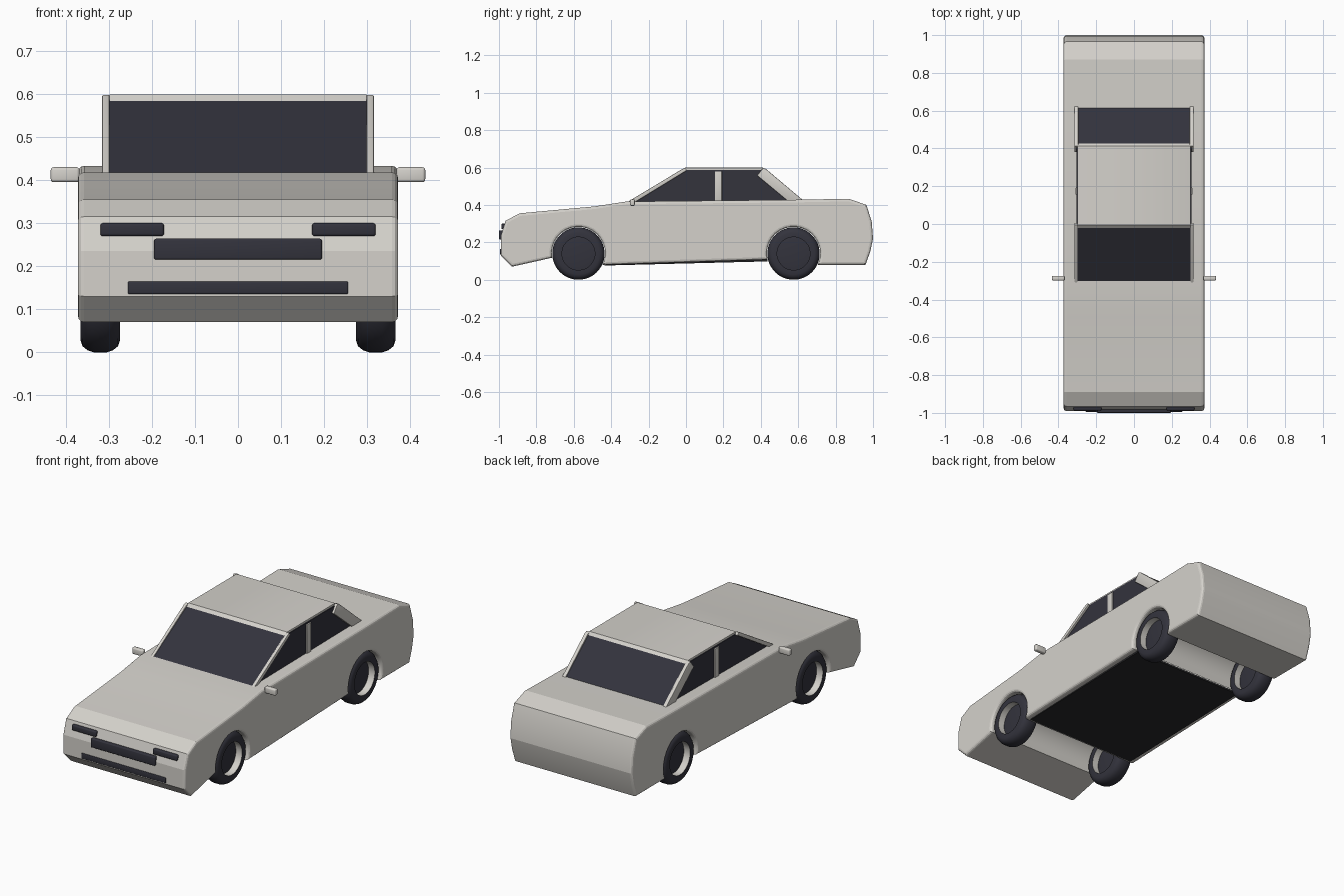
import bpy, bmesh, math

if "Cube" in bpy.data.objects:
    bpy.data.objects.remove(bpy.data.objects["Cube"])


def material(name, rgb):
    m = bpy.data.materials.new(name)
    m.diffuse_color = (*rgb, 1)
    m.use_nodes = True
    m.node_tree.nodes["Principled BSDF"].inputs["Base Color"].default_value = m.diffuse_color
    return m


PAINT = material("warm_grey_paint", (0.66, 0.64, 0.60))
DARK = material("dark_glass_and_rubber", (0.033, 0.033, 0.046))
BLACK = material("black_underside", (0.02, 0.02, 0.022))


def finish(name, bm, mats, angle=30):
    bmesh.ops.recalc_face_normals(bm, faces=bm.faces)
    me = bpy.data.meshes.new(name)
    bm.to_mesh(me)
    bm.free()
    ob = bpy.data.objects.new(name, me)
    bpy.context.collection.objects.link(ob)
    for m in mats:
        me.materials.append(m)
    bpy.ops.object.select_all(action='DESELECT')
    ob.select_set(True)
    bpy.context.view_layer.objects.active = ob
    bpy.ops.object.shade_smooth_by_angle(angle=math.radians(angle))
    return ob


def prism(name, profile, x0, x1, mat, bevel=0.0, segs=3, all_edges=False, angle=30):
    """Extrude a (y, z) side profile across x, rounding the side edges."""
    bm = bmesh.new()
    a = [bm.verts.new((x0, y, z)) for y, z in profile]
    b = [bm.verts.new((x1, y, z)) for y, z in profile]
    caps = [bm.faces.new(a), bm.faces.new(b[::-1])]
    n = len(profile)
    for i in range(n):
        j = (i + 1) % n
        bm.faces.new((a[i], b[i], b[j], a[j]))
    bmesh.ops.recalc_face_normals(bm, faces=bm.faces)
    if bevel:
        edges = list(bm.edges) if all_edges else list({e for f in caps for e in f.edges})
        bmesh.ops.bevel(bm, geom=edges, offset=bevel, segments=segs, profile=0.5,
                        affect='EDGES', clamp_overlap=True)
    return finish(name, bm, [mat], angle)


def box(name, x, y, z, mat, bevel=0.0):
    rect = [(y[0], z[0]), (y[1], z[0]), (y[1], z[1]), (y[0], z[1])]
    return prism(name, rect, x[0], x[1], mat, bevel, 3, True, 40)


def lathe(name, profile, centre, mats, closed, rule=None, steps=48):
    """Revolve an (x, radius) profile around the axle."""
    bm = bmesh.new()
    rings = []
    for k in range(steps):
        t = 2 * math.pi * k / steps
        rings.append([bm.verts.new((x, r * math.cos(t), r * math.sin(t))) for x, r in profile])
    n = len(profile)
    for k in range(steps):
        p, q = rings[k], rings[(k + 1) % steps]
        for i in range(n if closed else n - 1):
            j = (i + 1) % n
            f = bm.faces.new((p[i], p[j], q[j], q[i]))
            if rule and rule(i):
                f.material_index = 1
    if not closed:
        bm.faces.new([r[0] for r in rings])
        bm.faces.new([r[-1] for r in rings])
    ob = finish(name, bm, mats, 35)
    ob.location = centre
    return ob


AXLE_Y, AXLE_Z, ARCH = 0.575, 0.14, 0.143


def arch(cy, start, end, steps=18):
    return [(cy + ARCH * math.cos(math.radians(start + (end - start) * i / steps)),
             AXLE_Z + ARCH * math.sin(math.radians(start + (end - start) * i / steps)))
            for i in range(steps + 1)]


# Body shell with wheel arches running right across
body = [(-0.93, 0.07)] + arch(-AXLE_Y, 189, -25) + arch(AXLE_Y, 193, -25) + [
    (0.96, 0.08), (0.985, 0.15), (1.0, 0.22), (0.993, 0.31), (0.965, 0.40), (0.87, 0.433),
    (0.62, 0.428), (-0.32, 0.418), (-0.49, 0.392), (-0.89, 0.355), (-0.965, 0.315),
    (-0.99, 0.235), (-0.99, 0.13)]
prism("body", body, -0.372, 0.372, PAINT, 0.014, angle=13)

# Dark floor plate under the cabin
prism("floor", [(-0.435, 0.076), (0.435, 0.098), (0.435, 0.115), (-0.435, 0.09)],
      -0.34, 0.34, BLACK)

# Cabin glass and roof
prism("cabin_glass", [(-0.32, 0.408), (-0.012, 0.588), (0.42, 0.588), (0.625, 0.42)],
      -0.304, 0.304, DARK)
prism("roof", [(-0.02, 0.584), (-0.004, 0.599), (0.412, 0.599), (0.427, 0.585)],
      -0.3, 0.3, PAINT, 0.003, 2)

# Window pillars and mirrors on both sides
for s, side in ((1, "right"), (-1, "left")):
    prism("front_pillar_" + side,
          [(-0.322, 0.41), (-0.02, 0.592), (-0.006, 0.598), (0.006, 0.585), (-0.28, 0.41)],
          s * 0.298, s * 0.316, PAINT, 0.004, 2)
    prism("middle_pillar_" + side, [(0.155, 0.415), (0.192, 0.415), (0.192, 0.58), (0.155, 0.58)],
          s * 0.298, s * 0.311, PAINT, 0.003, 2)
    prism("rear_pillar_" + side,
          [(0.38, 0.557), (0.412, 0.598), (0.428, 0.592), (0.632, 0.42), (0.545, 0.42)],
          s * 0.295, s * 0.316, PAINT, 0.004, 2)
    box("mirror_" + side, sorted((s * 0.368, s * 0.435)), (-0.299, -0.274), (0.395, 0.43),
        PAINT, 0.007)
    box("headlight_" + side, sorted((s * 0.172, s * 0.32)), (-0.987, -0.95), (0.27, 0.3),
        DARK, 0.006)

# Grille and lower air intake
box("grille", (-0.195, 0.195), (-1.0, -0.95), (0.215, 0.264), DARK, 0.005)
box("lower_intake", (-0.256, 0.256), (-0.995, -0.95), (0.135, 0.165), DARK, 0.004)

# Wheels: rubber ring with a light inner barrel, and a hub disc set in the middle
tyre = [(-0.046, 0.088), (-0.046, 0.112), (-0.041, 0.126), (-0.03, 0.135), (-0.015, 0.14),
        (0.015, 0.14), (0.03, 0.135), (0.041, 0.126), (0.046, 0.112), (0.046, 0.088)]
hub = [(-0.012, 0.06), (-0.008, 0.089), (0.008, 0.089), (0.012, 0.06)]
for s, side in ((1, "right"), (-1, "left")):
    for e, end in ((-1, "front"), (1, "rear")):
        c = (s * 0.32, e * AXLE_Y, AXLE_Z)
        lathe(f"tyre_{end}_{side}", tyre, c, [DARK, PAINT], True, lambda i: i == len(tyre) - 1)
        lathe(f"hub_{end}_{side}", hub, c, [DARK], False)
